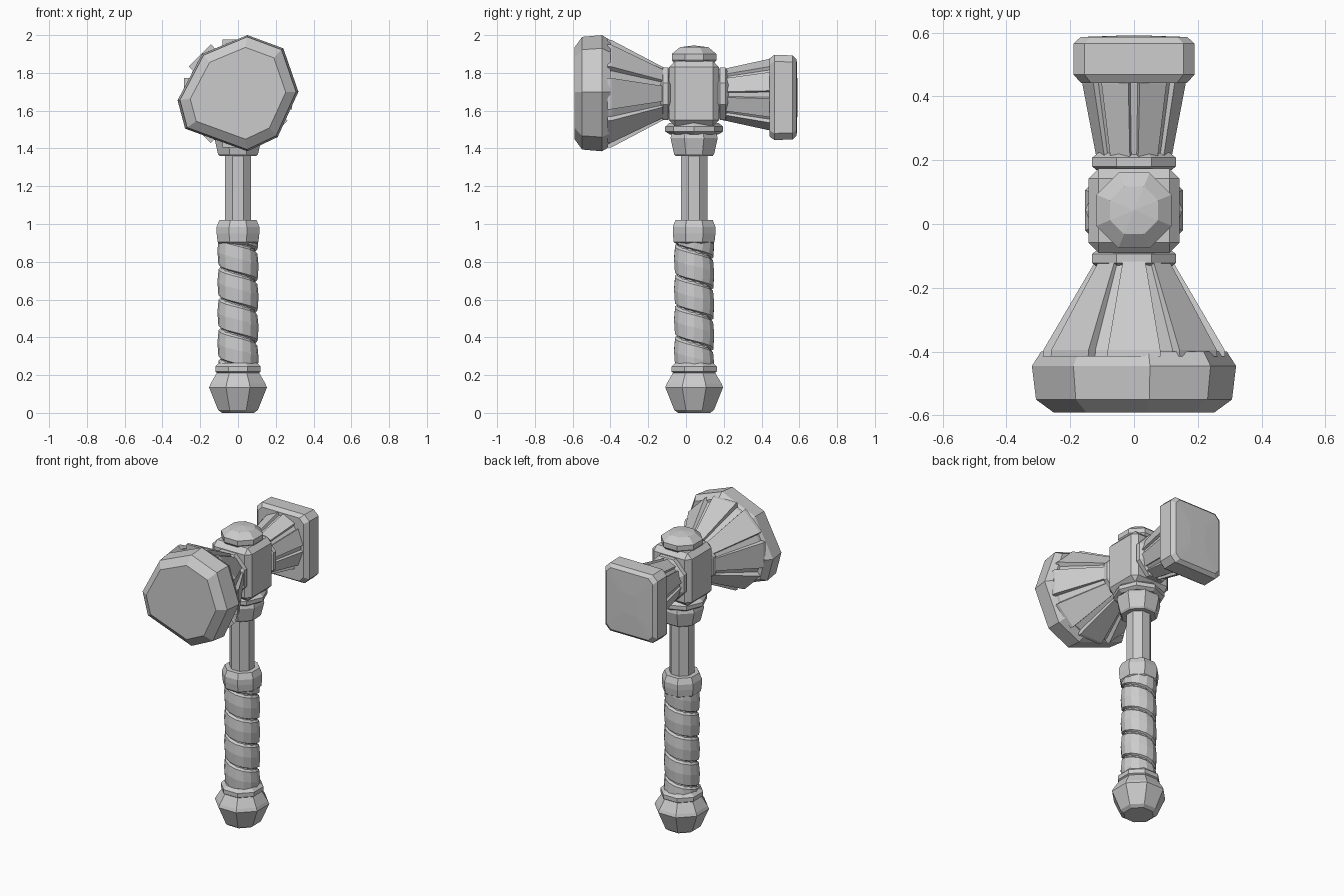
import bpy, bmesh
from math import cos, sin, pi
from mathutils import Vector

if "Cube" in bpy.data.objects:
    bpy.data.objects.remove(bpy.data.objects["Cube"])

HY = 0.043   # handle axis (y)
HZ = 1.69    # head axis (z)


def finish(name, bm):
    bmesh.ops.remove_doubles(bm, verts=bm.verts, dist=0.0005)
    bmesh.ops.recalc_face_normals(bm, faces=bm.faces)
    me = bpy.data.meshes.new(name)
    bm.to_mesh(me)
    bm.free()
    ob = bpy.data.objects.new(name, me)
    bpy.context.collection.objects.link(ob)
    return ob


def loft(name, rings):
    """Skin closed rings of equal point count and cap both ends."""
    bm = bmesh.new()
    rows = [[bm.verts.new(p) for p in ring] for ring in rings]
    n = len(rows[0])
    for a, b in zip(rows, rows[1:]):
        for i in range(n):
            j = (i + 1) % n
            bm.faces.new((a[i], a[j], b[j], b[i]))
    bm.faces.new(rows[0])
    bm.faces.new(rows[-1])
    return finish(name, bm)


def turned(name, profile, sides=8, flat=True):
    """Faceted part around the handle axis, profile of (radius, z)."""
    rot = pi / sides if flat else 0
    k = 1 / cos(pi / sides) if flat else 1
    return loft(name, [[(r * k * cos(rot + 2 * pi * i / sides),
                         HY + r * k * sin(rot + 2 * pi * i / sides), z)
                        for i in range(sides)] for r, z in profile])


def along_head(name, outline, profile, zc=HZ):
    """Outline of (x, z) swept along y, profile of (y, x scale, z scale)."""
    return loft(name, [[(x * sx, y, zc + z * sz) for x, z in outline]
                       for y, sx, sz in profile])


def octagon(phase=pi / 8):
    return [(cos(phase + i * pi / 4), sin(phase + i * pi / 4)) for i in range(8)]


def fluted(phase, depth=0.9):
    """Eight wide panels separated by narrow sunken strips."""
    pts = []
    for i in range(8):
        for t, r in ((-0.36, 1.0), (0.36, 1.0), (0.40, depth), (0.60, depth)):
            a = phase + (i + t) * pi / 4
            pts.append((r * cos(a), r * sin(a)))
    return pts


# Handle parts
turned("pommel", [(0.085, 0), (0.105, 0.015), (0.153, 0.135), (0.145, 0.155), (0.112, 0.212)])
turned("pommel_ring", [(0.10, 0.205), (0.12, 0.218), (0.12, 0.245), (0.10, 0.265)])
turned("grip_core", [(0.088, 0.24), (0.088, 0.93)], 12)
turned("grip_collar", [(0.09, 0.89), (0.108, 0.905), (0.113, 0.95), (0.113, 0.985), (0.098, 1.022)])
turned("shaft", [(0.07, 1.0), (0.07, 1.38)])
turned("upper_collar", [(0.098, 1.36), (0.106, 1.37), (0.125, 1.455), (0.115, 1.49)])
turned("head_seat_ring", [(0.13, 1.475), (0.153, 1.49), (0.153, 1.515), (0.13, 1.535)], flat=False)

# Spiral leather wrap, descending anticlockwise
bm = bmesh.new()
pitch, steps = 0.162, 14
section = [(0.0, 0.086), (0.06, 0.104), (0.5, 0.109), (0.9, 0.103), (1.0, 0.086)]
rows = []
for i in range(6 * steps + 1):
    a = 2 * pi * i / steps
    rows.append([bm.verts.new((r * cos(a), HY + r * sin(a), 1.02 + pitch * (t - i / steps)))
                 for t, r in section])
for p, q in zip(rows, rows[1:]):
    for k in range(len(section) - 1):
        bm.faces.new((p[k], q[k], q[k + 1], p[k + 1]))
for z, n in ((0.25, -1), (0.91, 1)):
    bmesh.ops.bisect_plane(bm, geom=bm.verts[:] + bm.edges[:] + bm.faces[:],
                           plane_co=Vector((0, 0, z)), plane_no=Vector((0, 0, n)),
                           clear_outer=True)
finish("grip_wrap", bm)

# Central head block and its faceted cap
bm = bmesh.new()
bmesh.ops.create_cube(bm, size=1)
for v in bm.verts:
    v.co = Vector((v.co.x * 0.285, 0.042 + v.co.y * 0.265, 1.69 + v.co.z * 0.345))
bmesh.ops.bevel(bm, geom=bm.edges[:], offset=0.032, segments=1, affect='EDGES')
finish("head_block", bm)
turned("top_cap", [(0.105, 1.85), (0.118, 1.868), (0.118, 1.9), (0.075, 1.936), (0.002, 1.945)])

# Neck rings on both sides of the block
for name, y in (("front_neck_ring", -0.108), ("back_neck_ring", 0.194)):
    along_head(name, octagon(), [(y - 0.03, 0.12, 0.12), (y - 0.014, 0.142, 0.15),
                                 (y + 0.014, 0.142, 0.15), (y + 0.03, 0.12, 0.12)])

# Fluted cones
along_head("front_cone", fluted(pi / 2),
           [(-0.415, 0.298, 0.298), (-0.395, 0.296, 0.296), (-0.11, 0.122, 0.14)])
along_head("back_cone", fluted(pi / 8),
           [(0.19, 0.115, 0.135), (0.44, 0.163, 0.19), (0.455, 0.163, 0.19)], 1.685)

# Uneven eight-sided striking head
rim = [(0.05, 0.31), (0.24, 0.24), (0.32, 0.01), (0.21, -0.23),
       (0.05, -0.305), (-0.28, -0.185), (-0.32, -0.035), (-0.19, 0.21)]
along_head("front_striker", rim, [(-0.40, 0.91, 0.91), (-0.445, 1, 1),
                                  (-0.55, 0.96, 0.97), (-0.59, 0.79, 0.79)])

# Square back striker with clipped corners
w, h, c = 0.19, 0.225, 0.035
square = [(w, h - c), (w - c, h), (c - w, h), (-w, h - c),
          (-w, c - h), (c - w, -h), (w - c, -h), (w, c - h)]
along_head("back_striker", square, [(0.442, 0.87, 0.92), (0.468, 1, 1),
                                    (0.565, 1, 0.99), (0.586, 0.88, 0.9), (0.59, 0.3, 0.3)], 1.67)
